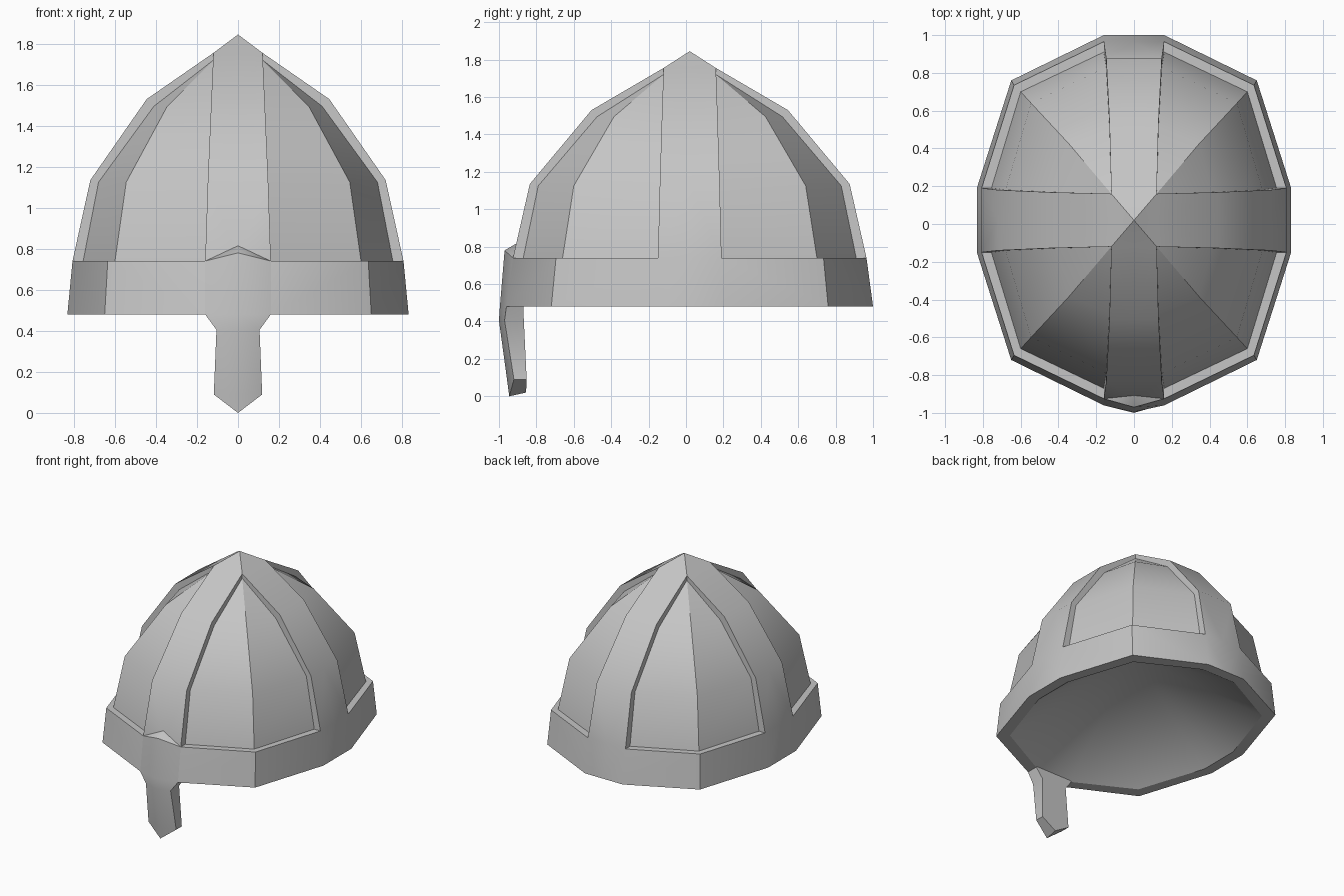
import bpy, bmesh, math

cube = bpy.data.objects.get("Cube")
if cube:
    bpy.data.objects.remove(cube, do_unlink=True)

steel = bpy.data.materials.new("grey steel")
steel.use_nodes = True
steel.diffuse_color = (0.56, 0.56, 0.56, 1)
steel.node_tree.nodes["Principled BSDF"].inputs["Base Color"].default_value = (0.56, 0.56, 0.56, 1)


class Part:
    """Mesh builder that welds shared points and drops collapsed corners."""

    def __init__(self):
        self.bm = bmesh.new()
        self.cache = {}

    def face(self, points):
        corners = []
        for p in points:
            key = tuple(round(c, 4) + 0.0 for c in p)
            if key not in self.cache:
                self.cache[key] = self.bm.verts.new(key)
            if self.cache[key] not in corners:
                corners.append(self.cache[key])
        if len(corners) > 2:
            self.bm.faces.new(corners)

    def loft(self, rings, closed=False):
        for a, b in zip(rings, rings[1:]):
            n = len(a)
            for i in range(n if closed else n - 1):
                j = (i + 1) % n
                self.face([a[i], a[j], b[j], b[i]])

    def finish(self, name, smooth_angle, y=0.0):
        bmesh.ops.recalc_face_normals(self.bm, faces=self.bm.faces[:])
        mesh = bpy.data.meshes.new(name)
        self.bm.to_mesh(mesh)
        self.bm.free()
        mesh.materials.append(steel)
        obj = bpy.data.objects.new(name, mesh)
        obj.location.y = y
        bpy.context.collection.objects.link(obj)
        bpy.ops.object.select_all(action='DESELECT')
        obj.select_set(True)
        bpy.context.view_layer.objects.active = obj
        bpy.ops.object.shade_smooth_by_angle(angle=math.radians(smooth_angle))


# Strap profiles: height, front reach, side reach, front half width, side half width
straps = [(0.74, 0.945, 0.807, 0.16, 0.17), (1.135, 0.855, 0.72, 0.147, 0.16),
          (1.53, 0.525, 0.445, 0.13, 0.148), (1.755, 0.14, 0.12, 0.12, 0.14)]
# Recessed panel profiles: height, front reach, side reach, corner x, corner y
panels = [(0.74, 0.89, 0.755, 0.60, 0.68), (1.125, 0.81, 0.68, 0.545, 0.62),
          (1.495, 0.495, 0.41, 0.345, 0.405), (1.72, 0.14, 0.12, 0.12, 0.14)]


def ring(z, reach_y, reach_x, cx, cy, wx, wy):
    """Quarter outline from the middle of the front to the middle of the side."""
    return [(0, reach_y, z), (wx, reach_y, z), (cx, cy, z), (reach_x, wy, z), (reach_x, 0, z)]


rim_bottom = ring(0.48, 0.98, 0.832, 0.65, 0.74, 0.16, 0.17)
rim_top = ring(0.74, 0.945, 0.807, 0.635, 0.715, 0.16, 0.17)
# Shallow conical lining inside the rim
lining = [ring(0.48, 0.90, 0.755, 0.585, 0.67, 0.145, 0.155), [(0, 0, 1.04)] * 5]
front_strap, side_strap, panel = [], [], []
for (z, fy, sx, wx, wy), (pz, py, px, cx, cy) in zip(straps, panels):
    front_strap.append([(0, fy, z), (wx, fy, z), (wx, py, pz)])
    side_strap.append([(px, wy, pz), (sx, wy, z), (sx, 0, z)])
    panel.append([(wx, py, pz), (cx, cy, pz), (px, wy, pz)])
# Crown facets rising to the point
crown = [front_strap[-1][:2] + side_strap[-1][2:], [(0, 0, 1.845)] * 3]

# Helmet shell, one quarter repeated in all four directions
shell = Part()
for mx in (1, -1):
    for my in (1, -1):
        for rings in ([rim_bottom, rim_top], [rim_top[1:4], panel[0]],
                      front_strap, side_strap, panel, crown,
                      [rim_bottom, lining[0]], lining):
            shell.loft([[(x * mx, y * my, z) for x, y, z in r] for r in rings])
shell.finish("helmet_shell", 30, 0.02)


# Nose guard with a central ridge
def section(w, z, ridge_y, side_y, back_y, ridge_z):
    return [(-w, side_y, z), (0, ridge_y, ridge_z), (w, side_y, z),
            (w, back_y, z), (0, back_y, z), (-w, back_y, z)]


guard = Part()
guard.loft([
    [(0, -0.91, 0.815)] * 6,
    section(0.16, 0.74, -0.97, -0.925, -0.86, 0.78),
    section(0.16, 0.48, -0.995, -0.96, -0.87, 0.48),
    section(0.105, 0.405, -1.0, -0.97, -0.867, 0.405),
    section(0.118, 0.09, -0.957, -0.92, -0.852, 0.09),
    [(0, -0.945, 0)] * 3 + [(0, -0.855, 0.02)] * 3,
], closed=True)
guard.finish("nose_guard", 45)
